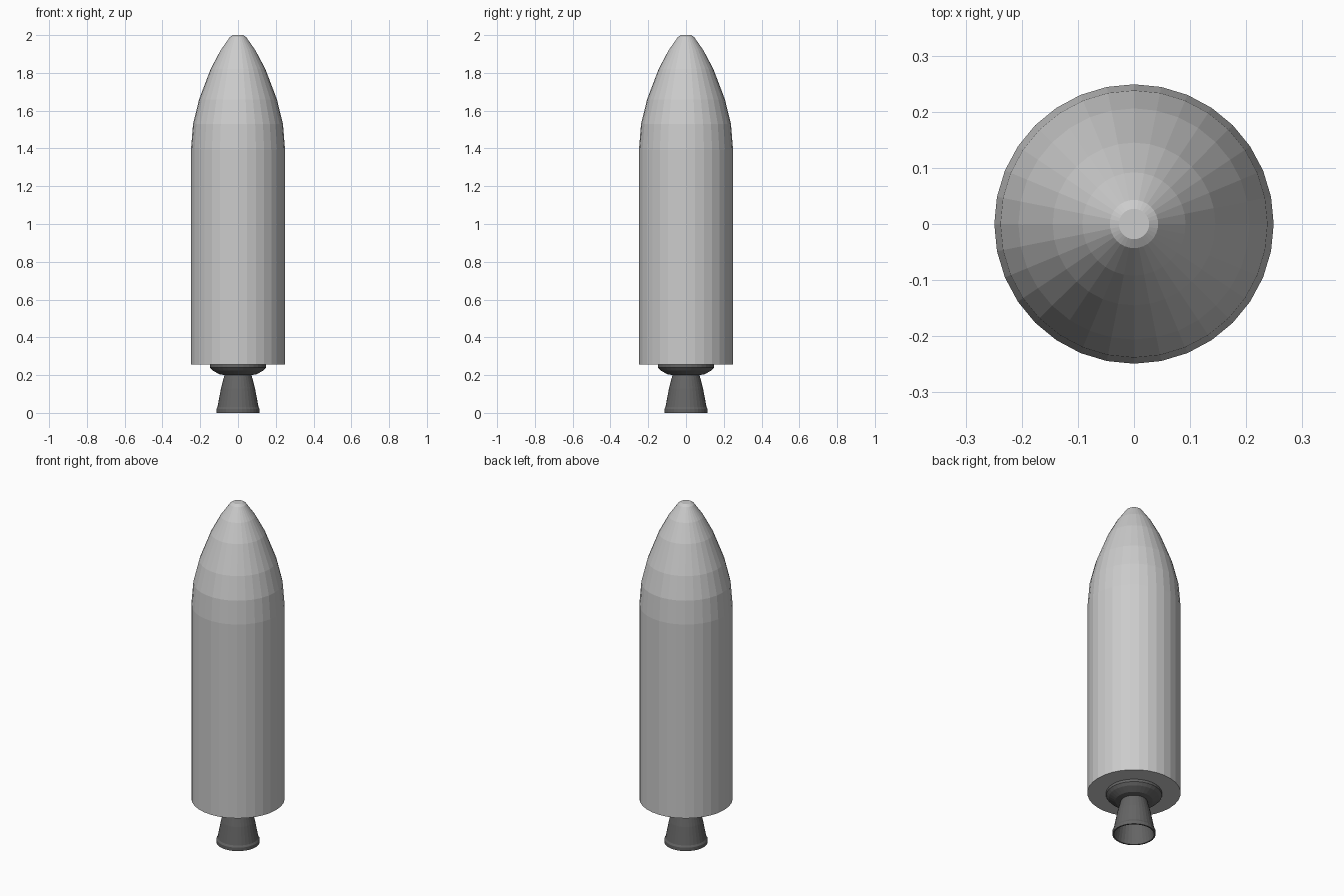
import bpy, bmesh
from math import cos, sin, pi

if "Cube" in bpy.data.objects:
    bpy.data.objects.remove(bpy.data.objects["Cube"])

SIDES = 32

dark = bpy.data.materials.new("dark_metal")
dark.diffuse_color = (0.13, 0.13, 0.13, 1)
dark.use_nodes = True
dark.node_tree.nodes["Principled BSDF"].inputs["Base Color"].default_value = dark.diffuse_color


def lathe(name, profile, mat=None):
    """Revolve (radius, z) points about z; both ends are capped."""
    bm = bmesh.new()
    rings = [[bm.verts.new((r * cos(2 * pi * i / SIDES), r * sin(2 * pi * i / SIDES), z))
              for i in range(SIDES)] for r, z in profile]
    for a, b in zip(rings, rings[1:]):
        for i in range(SIDES):
            j = (i + 1) % SIDES
            bm.faces.new((a[i], a[j], b[j], b[i]))
    bm.faces.new(rings[0][::-1])
    bm.faces.new(rings[-1])
    bmesh.ops.recalc_face_normals(bm, faces=bm.faces)
    mesh = bpy.data.meshes.new(name)
    bm.to_mesh(mesh)
    bm.free()
    if mat:
        mesh.materials.append(mat)
    obj = bpy.data.objects.new(name, mesh)
    bpy.context.collection.objects.link(obj)
    return obj


# Hull: straight cylinder running into a rounded nose with a flat tip
lathe("hull", [(0.249, 0.255), (0.249, 1.395), (0.238, 1.53), (0.206, 1.66),
               (0.145, 1.82), (0.092, 1.92), (0.043, 1.99), (0.027, 2.0)])

# Engine mount: shallow bowl under the hull
lathe("engine_mount", [(0.07, 0.2), (0.10, 0.205), (0.135, 0.225),
                       (0.149, 0.24), (0.149, 0.257)], dark)

# Nozzle: hollow bell, outer wall down to the rim and back up inside
lathe("nozzle", [(0.07, 0.205), (0.077, 0.18), (0.09, 0.13), (0.109, 0.03), (0.115, 0.02),
                 (0.115, 0.0), (0.107, 0.0), (0.101, 0.03), (0.082, 0.13),
                 (0.063, 0.195)], dark)
